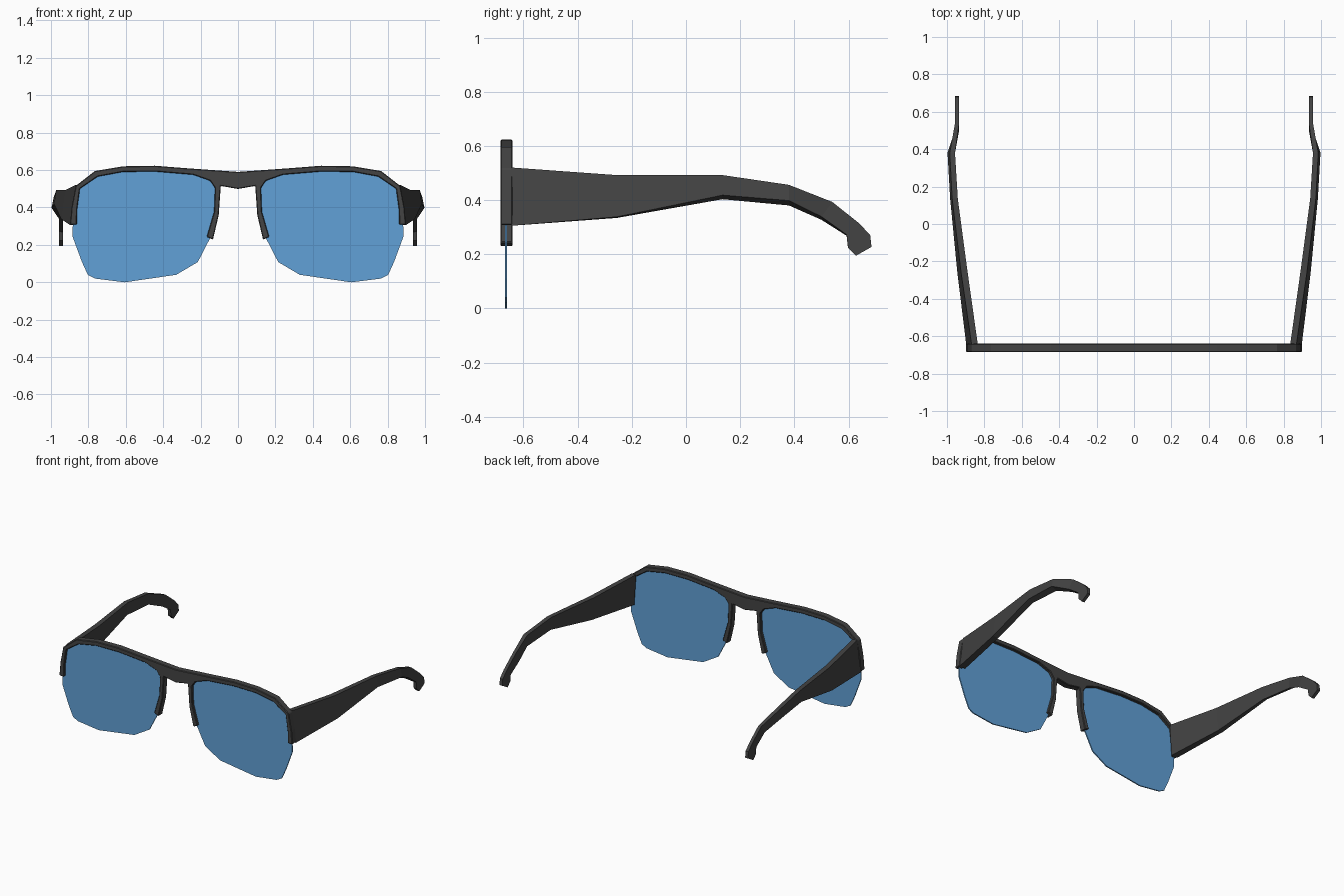
import bpy, bmesh
from mathutils import Vector

if "Cube" in bpy.data.objects:
    bpy.data.objects.remove(bpy.data.objects["Cube"])


def material(name, color):
    m = bpy.data.materials.new(name)
    m.diffuse_color = (*color, 1)
    m.use_nodes = True
    m.node_tree.nodes["Principled BSDF"].inputs["Base Color"].default_value = m.diffuse_color
    return m


FRAME = material("charcoal_frame", (0.056, 0.056, 0.056))
LENS = material("blue_lens", (0.119, 0.355, 0.68))


def finish(bm, name, mat):
    bmesh.ops.recalc_face_normals(bm, faces=bm.faces[:])
    me = bpy.data.meshes.new(name)
    bm.to_mesh(me)
    bm.free()
    me.materials.append(mat)
    ob = bpy.data.objects.new(name, me)
    bpy.context.collection.objects.link(ob)
    return ob


def plate(name, outline, y0, y1, mat, inset=0, keep="all"):
    """Extrude an x/z outline from y0 to y1; keep all, the border or the inside of an inset."""
    bm = bmesh.new()
    face = bm.faces.new([bm.verts.new((x, y0, z)) for x, z in outline])
    bm.normal_update()
    if inset:
        border = bmesh.ops.inset_region(bm, faces=[face], thickness=inset,
                                        use_even_offset=True)["faces"]
        drop = [face] if keep == "border" else border
        bmesh.ops.delete(bm, geom=drop, context="FACES")
    res = bmesh.ops.extrude_face_region(bm, geom=bm.faces[:], use_keep_orig=True)
    moved = [g for g in res["geom"] if isinstance(g, bmesh.types.BMVert)]
    bmesh.ops.translate(bm, verts=moved, vec=Vector((0, y1 - y0, 0)))
    return finish(bm, name, mat)


# Thick brow bar with bridge and nose legs (right half, mirrored into one outline)
half = [(0, .59), (.28, .61), (.445, .623), (.615, .62), (.765, .595), (.868, .515),
        (.89, .40), (.898, .308), (.862, .308), (.86, .39), (.845, .50), (.75, .565),
        (.615, .59), (.445, .592), (.24, .575), (.15, .543), (.123, .505),
        (.128, .377), (.167, .243), (.134, .228), (.103, .36), (.092, .515), (0, .499)]
brow_outline = half + [(-x, z) for x, z in reversed(half[1:-1])]
brow = plate("brow_frame", brow_outline, -.685, -.64, FRAME)
bev = brow.modifiers.new("soft_edges", "BEVEL")
bev.width = .004
bev.segments = 1

# Thin rims and lenses
rim = [(.605, 0), (.765, .02), (.803, .04), (.835, .11), (.885, .245), (.881, .39),
       (.864, .507), (.758, .585), (.615, .611), (.445, .613), (.235, .597), (.14, .558),
       (.105, .507), (.11, .377), (.147, .24), (.215, .108), (.33, .04)]
for side, s in (("right", 1), ("left", -1)):
    outline = [(s * x, z) for x, z in rim]
    plate(side + "_rim", outline, -.676, -.652, FRAME, .02, "border")
    plate(side + "_lens", outline, -.668, -.660, LENS, .018, "inside")

# Temples: top y,z / bottom y,z / outer x top,bottom / inner x top,bottom / lower chamfer
sections = [
    (-.645, .52, -.645, .305, .868, .897, .835, .85, 0),
    (-.255, .492, -.255, .334, .925, .945, .89, .905, .004),
    (.135, .492, .135, .403, .972, .983, .942, .948, .015),
    (.38, .456, .38, .380, .985, .997, .957, .957, .018),
    (.54, .393, .50, .327, .957, .957, .935, .935, .012),
    (.638, .315, .593, .268, .957, .957, .935, .935, .004),
    (.680, .271, .598, .223, .957, .957, .935, .935, 0),
    (.685, .227, .627, .194, .957, .957, .935, .935, 0)]
for side, s in (("right", 1), ("left", -1)):
    bm = bmesh.new()
    rings = []
    for yt, zt, yb, zb, ot, ob, it, ib, c in sections:
        pts = [(ot, yt, zt), (ob, yb, zb + c), (ib, yb, zb), (it, yt, zt)]
        rings.append([bm.verts.new((s * x, y, z)) for x, y, z in pts])
    for a, b in zip(rings, rings[1:]):
        for i in range(4):
            j = (i + 1) % 4
            bm.faces.new((a[i], a[j], b[j], b[i]))
    bm.faces.new(rings[0])
    bm.faces.new(rings[-1])
    finish(bm, side + "_temple", FRAME)
